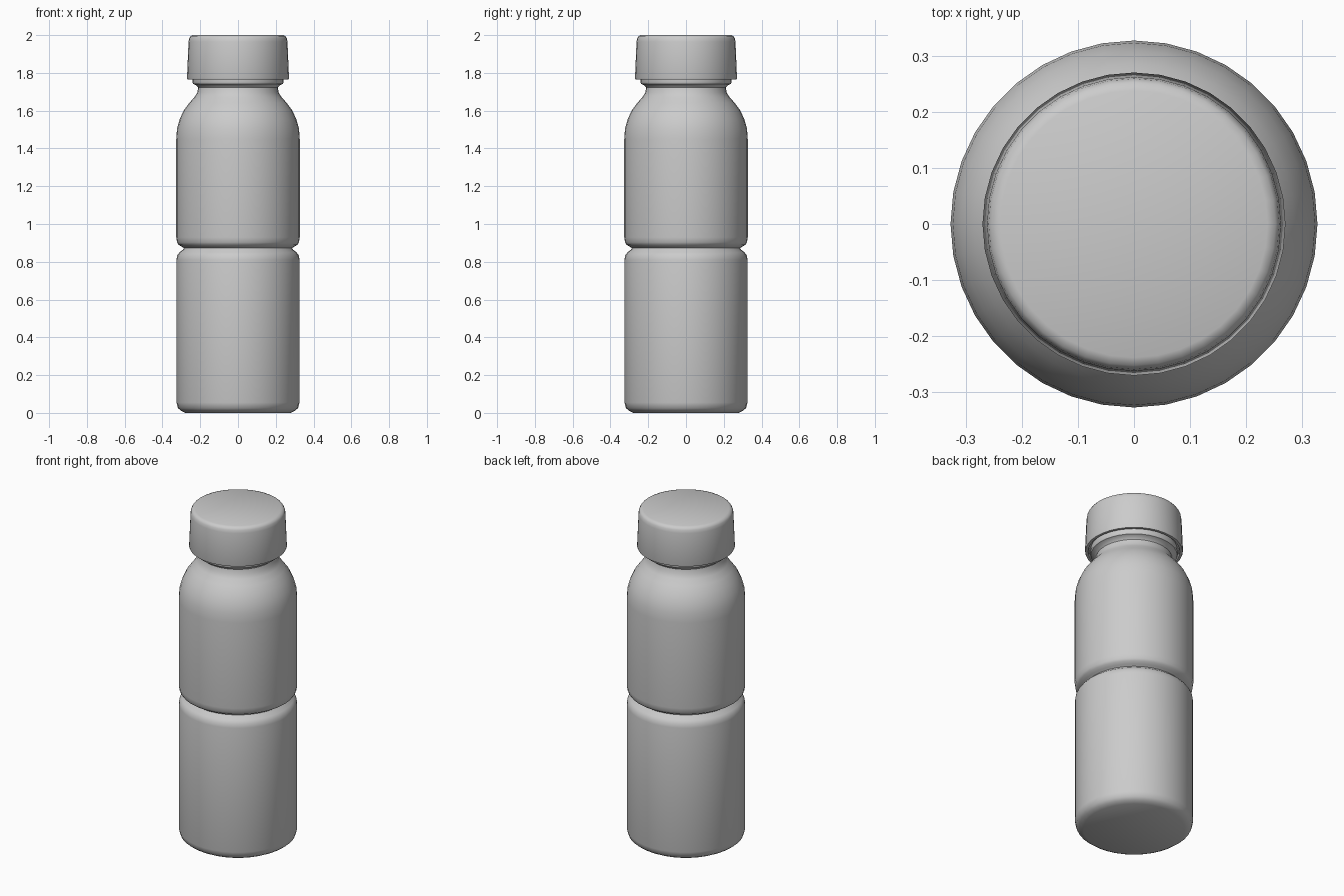
import bpy, bmesh, math

if "Cube" in bpy.data.objects:
    bpy.data.objects.remove(bpy.data.objects["Cube"])

SIDES = 36


def lathe(name, profile, sharp_angle=40):
    """Spin a (radius, height) profile around z; radius 0 ends close to a pole."""
    bm = bmesh.new()
    rings = []
    for r, z in profile:
        if r == 0:
            rings.append([bm.verts.new((0, 0, z))] * SIDES)
        else:
            rings.append([bm.verts.new((r * math.cos(math.tau * i / SIDES),
                                        r * math.sin(math.tau * i / SIDES), z))
                          for i in range(SIDES)])
    for low, high in zip(rings, rings[1:]):
        for i in range(SIDES):
            j = (i + 1) % SIDES
            corners = dict.fromkeys((low[i], low[j], high[j], high[i]))
            bm.faces.new(list(corners))
    bmesh.ops.recalc_face_normals(bm, faces=bm.faces)
    mesh = bpy.data.meshes.new(name)
    bm.to_mesh(mesh)
    bm.free()
    obj = bpy.data.objects.new(name, mesh)
    bpy.context.collection.objects.link(obj)
    bpy.ops.object.select_all(action='DESELECT')
    obj.select_set(True)
    bpy.context.view_layer.objects.active = obj
    bpy.ops.object.shade_smooth_by_angle(angle=math.radians(sharp_angle))
    return obj


# Bottle body: rounded base, waist groove, domed shoulder, neck and neck ring
lathe("bottle_body", [
    (0, 0.008), (0.28, 0.008), (0.302, 0.012), (0.318, 0.025), (0.326, 0.055),
    (0.326, 0.81), (0.322, 0.833), (0.310, 0.850), (0.292, 0.864),
    (0.286, 0.872),
    (0.298, 0.880), (0.315, 0.890), (0.323, 0.903), (0.327, 0.93),
    (0.327, 1.45), (0.323, 1.505), (0.309, 1.555), (0.286, 1.603),
    (0.257, 1.642), (0.230, 1.672), (0.216, 1.695), (0.211, 1.722),
    (0.220, 1.734), (0.238, 1.742), (0.242, 1.752), (0.238, 1.785), (0, 1.785),
])

# Screw cap: tapered wall, rounded top edge, recessed underside
lathe("screw_cap", [
    (0, 1.780), (0.250, 1.780), (0.253, 1.766), (0.268, 1.766), (0.270, 1.772),
    (0.262, 1.965), (0.259, 1.983), (0.252, 1.994), (0.238, 2.0), (0, 2.0),
])

# Drop the body base onto the ground plane
for v in bpy.data.objects["bottle_body"].data.vertices:
    if v.co.z < 0.01:
        v.co.z = 0
